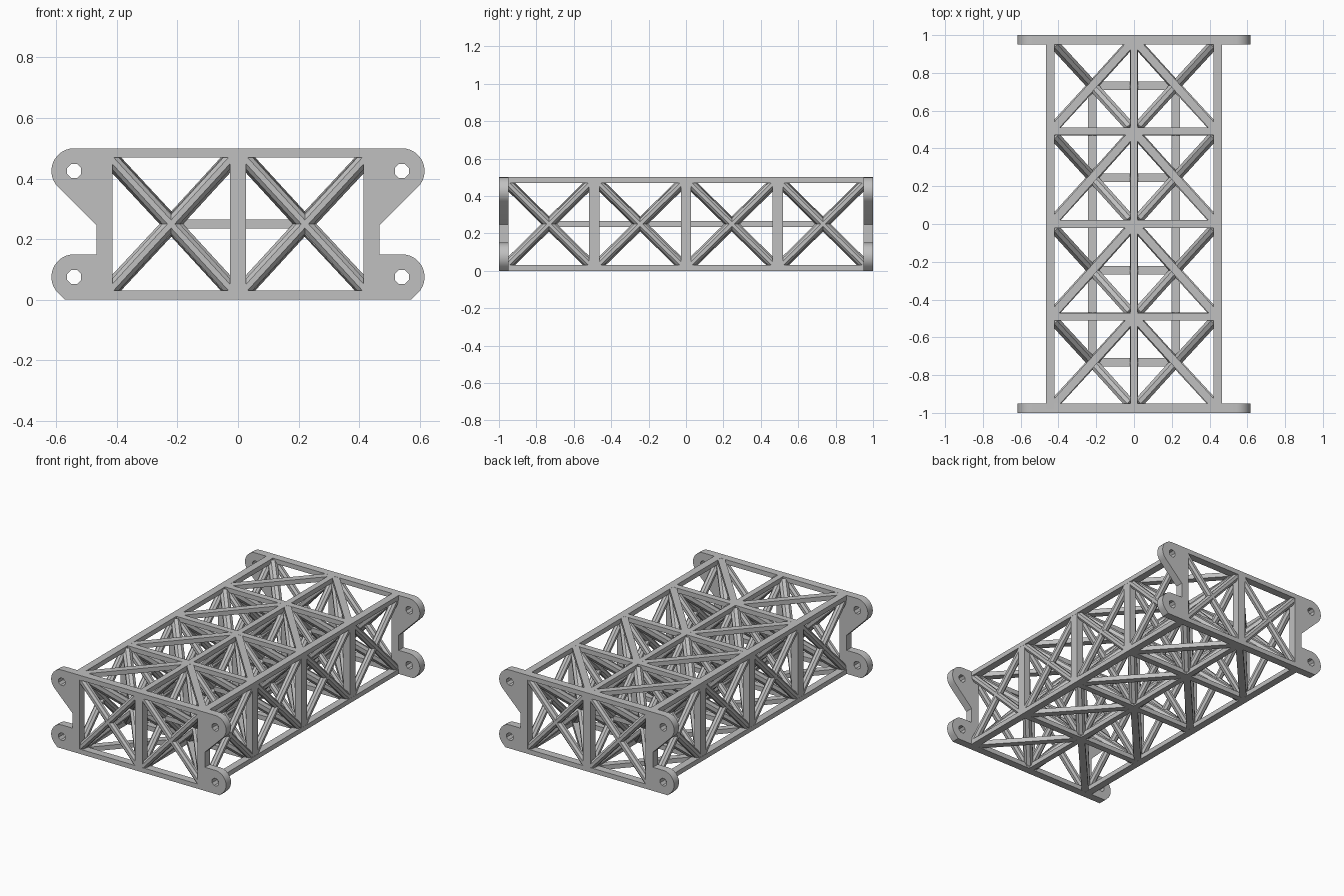
import bpy, bmesh, math
from mathutils import Matrix, Vector

if "Cube" in bpy.data.objects:
    bpy.data.objects.remove(bpy.data.objects["Cube"])

GREY = (0.53, 0.53, 0.53, 1)
mat = bpy.data.materials.new("plain grey")
mat.use_nodes = True
mat.diffuse_color = GREY
mat.node_tree.nodes["Principled BSDF"].inputs["Base Color"].default_value = GREY

# Lattice layout
W, H, L = 0.467, 0.5, 1.0
RAIL, SIDE = 0.03, 0.047
NODES_Y = [-0.975, -0.49, 0, 0.49, 0.975]
CELLS_Y = list(zip(NODES_Y, NODES_Y[1:]))
HUBS_Y = [(a + b) / 2 for a, b in CELLS_Y]
HUB_X, MID_Z = 0.22, H / 2
SIDE_X = W - SIDE / 2
LEVELS = (RAIL / 2, H - RAIL / 2)
LOW, HIGH = 0.02, H - 0.02


def add_box(bm, center, size, angle=0):
    m = Matrix.Translation(center) @ Matrix.Rotation(angle, 4, 'Z') @ Matrix.Diagonal((*size, 1))
    bmesh.ops.create_cube(bm, size=1, matrix=m)


def add_rod(bm, a, b, radius):
    a, b = Vector(a), Vector(b)
    d = b - a
    turn = d.to_track_quat('Z', 'Y').to_matrix().to_4x4()
    m = Matrix.Translation((a + b) / 2) @ turn @ Matrix.Rotation(math.pi / 8, 4, 'Z')
    bmesh.ops.create_cone(bm, cap_ends=True, segments=8, radius1=radius, radius2=radius,
                          depth=d.length, matrix=m)


def finish(name, bm):
    mesh = bpy.data.meshes.new(name)
    bm.to_mesh(mesh)
    bm.free()
    obj = bpy.data.objects.new(name, mesh)
    obj.data.materials.append(mat)
    bpy.context.collection.objects.link(obj)


# Lengthwise rails at the sides and along the middle
bm = bmesh.new()
for z in LEVELS:
    for x, w in ((-SIDE_X, SIDE), (0, 0.037), (SIDE_X, SIDE)):
        add_box(bm, (x, 0, z), (w, 2 * L - 0.04, RAIL))
finish("long_rails", bm)

# Cross bars over the width at each inner node
bm = bmesh.new()
for z in LEVELS:
    for y in NODES_Y[1:-1]:
        add_box(bm, (0, y, z), (2 * W - 0.04, 0.04, RAIL))
finish("cross_bars", bm)

# Upright posts
bm = bmesh.new()
for y in NODES_Y[1:-1]:
    for x in (-SIDE_X, 0, SIDE_X):
        add_box(bm, (x, y, MID_Z), (SIDE - 0.002, 0.055, H - 0.02))
finish("posts", bm)

# Flat diagonals on the top and bottom decks
bm = bmesh.new()
for z in LEVELS:
    for y0, y1 in CELLS_Y:
        for side in (-1, 1):
            a, b = Vector((side * 0.44, y0, z)), Vector((0, y1, z))
            d = b - a
            add_box(bm, (a + b) / 2, (d.length, 0.042, RAIL - 0.001), math.atan2(d.y, d.x))
finish("deck_diagonals", bm)

# Crossed rods in the upright planes running lengthwise
bm = bmesh.new()
for x in (-SIDE_X + 0.001, 0, SIDE_X - 0.001):
    for y0, y1 in CELLS_Y:
        for za, zb in ((LOW, HIGH), (HIGH, LOW)):
            add_rod(bm, (x, y0 + 0.01, za), (x, y1 - 0.01, zb), 0.023)
finish("lengthwise_crosses", bm)

# Crossed rods in the upright planes running across the width
bm = bmesh.new()
for y in NODES_Y:
    for side in (-1, 1):
        for za, zb in ((LOW, HIGH), (HIGH, LOW)):
            add_rod(bm, (side * 0.01, y, za), (side * 0.432, y, zb), 0.023)
finish("crosswise_crosses", bm)

# Eight struts from each cell's hub to its corners
bm = bmesh.new()
for (y0, y1), hub_y in zip(CELLS_Y, HUBS_Y):
    for side in (-1, 1):
        hub = (side * HUB_X, hub_y, MID_Z)
        for x in (0.018, 0.425):
            for y in (y0 + 0.02, y1 - 0.02):
                for z in (RAIL, H - RAIL):
                    add_rod(bm, hub, (side * x, y, z), 0.029)
finish("cell_struts", bm)

# Bars linking the hubs
bm = bmesh.new()
for y in HUBS_Y:
    add_box(bm, (0, y, MID_Z), (2 * HUB_X, 0.045, RAIL))
for side in (-1, 1):
    add_box(bm, (side * HUB_X, 0, MID_Z), (0.045, HUBS_Y[-1] - HUBS_Y[0], RAIL))
finish("hub_links", bm)


# End plates with bolt ears and two windows
def arc(cx, cz, r, start, end, n):
    angles = [math.radians(start + (end - start) * i / n) for i in range(n + 1)]
    return [(cx + r * math.cos(t), cz + r * math.sin(t)) for t in angles]


EAR_X, EAR_R = 0.541, 0.075
EARS_Z = (EAR_R, H - EAR_R)
half = arc(EAR_X, EARS_Z[1], EAR_R, 90, -45, 14) + [(W, 0.246), (W, 2 * EAR_R)]
half += arc(EAR_X, EARS_Z[0], EAR_R, 90, -45, 14) + [(0.572, 0)]
loops = [half + [(-x, z) for x, z in reversed(half)]]
for side in (-1, 1):
    x0, x1 = side * 0.026, side * 0.415
    loops.append([(x0, RAIL), (x1, RAIL), (x1, H - RAIL), (x0, H - RAIL)])
    for z in EARS_Z:
        loops.append(arc(side * EAR_X, z, 0.025, 22.5, 337.5, 7))

for name, y in (("front_end_plate", -L + 0.025), ("back_end_plate", L - 0.025)):
    curve = bpy.data.curves.new(name, 'CURVE')
    curve.dimensions = '2D'
    curve.fill_mode = 'BOTH'
    curve.extrude = 0.025
    for pts in loops:
        spline = curve.splines.new('POLY')
        spline.points.add(len(pts) - 1)
        spline.use_cyclic_u = True
        for p, (x, z) in zip(spline.points, pts):
            p.co = (x, z, 0, 1)
    plate = bpy.data.objects.new(name, curve)
    plate.location = (0, y, 0)
    plate.rotation_euler = (math.pi / 2, 0, 0)
    curve.materials.append(mat)
    bpy.context.collection.objects.link(plate)
    bpy.ops.object.select_all(action='DESELECT')
    plate.select_set(True)
    bpy.context.view_layer.objects.active = plate
    bpy.ops.object.convert(target='MESH')
    bpy.ops.object.shade_smooth_by_angle(angle=math.radians(25))
